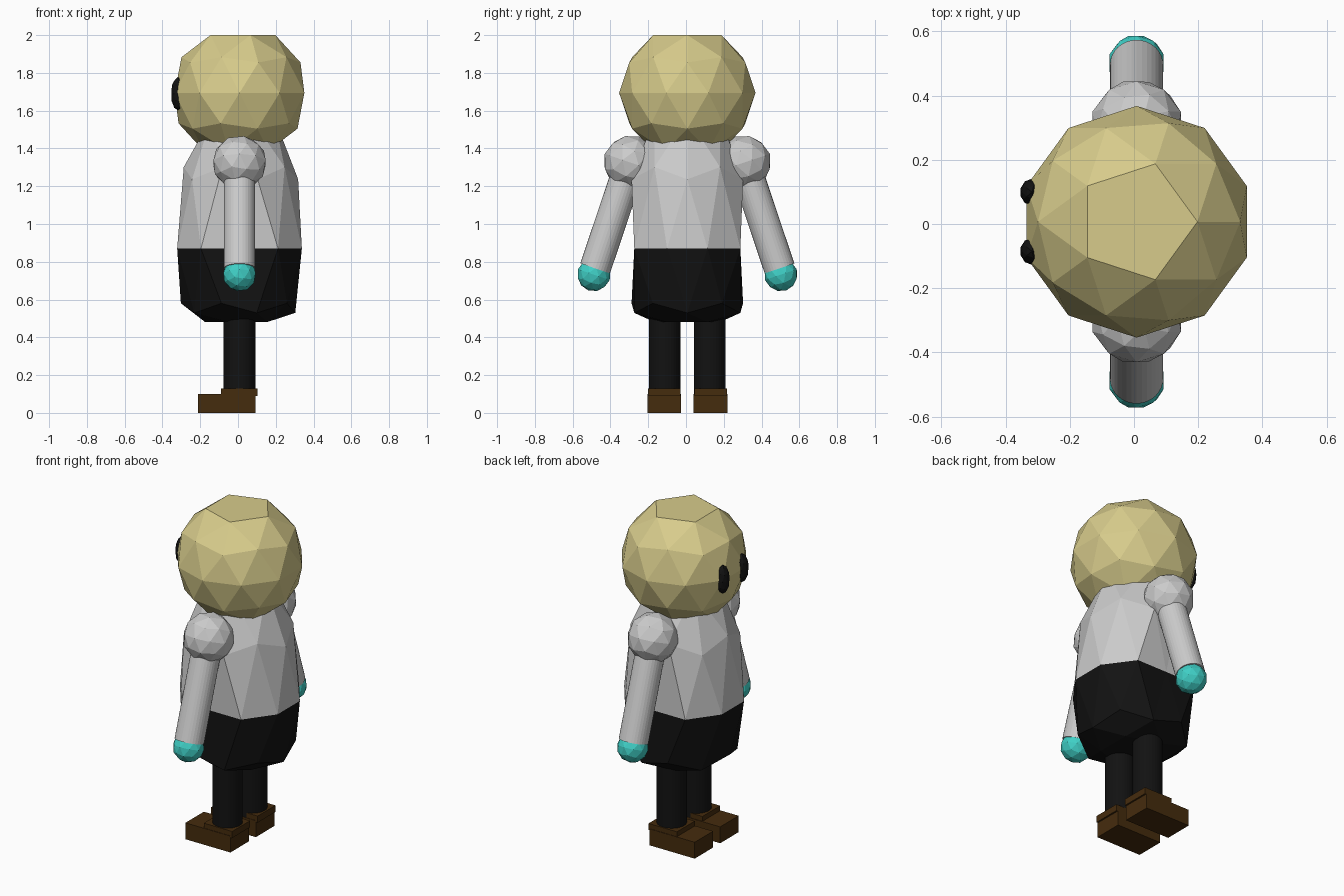
import bpy, bmesh, math
from mathutils import Matrix, Vector

if "Cube" in bpy.data.objects:
    bpy.data.objects.remove(bpy.data.objects["Cube"])

CX, CY = 0.008, 0.007   # shared body axis


def material(name, rgb):
    m = bpy.data.materials.new(name)
    m.diffuse_color = (*rgb, 1)
    m.use_nodes = True
    m.node_tree.nodes["Principled BSDF"].inputs["Base Color"].default_value = m.diffuse_color
    return m


TAN = material("tan", (0.68, 0.60, 0.26))
BLACK = material("black", (0.006, 0.006, 0.006))
TEAL = material("teal", (0.05, 0.62, 0.56))
BROWN = material("brown", (0.06, 0.025, 0.004))


def finish(name, bm, mat=None, loc=(0, 0, 0), tilt=0.0):
    me = bpy.data.meshes.new(name)
    bm.to_mesh(me)
    bm.free()
    ob = bpy.data.objects.new(name, me)
    bpy.context.collection.objects.link(ob)
    ob.location = loc
    ob.rotation_euler.x = tilt
    if mat:
        me.materials.append(mat)
    return ob


def ball_mesh():
    bm = bmesh.new()
    bmesh.ops.create_icosphere(bm, subdivisions=2, radius=1)
    return bm


def ball(name, loc, size, mat=None, tilt=0.0):
    bm = ball_mesh()
    bmesh.ops.scale(bm, vec=size, verts=bm.verts)
    return finish(name, bm, mat, loc, tilt)


def box(name, x, y, z, mat):
    bm = bmesh.new()
    bmesh.ops.create_cube(bm, size=1)
    bmesh.ops.scale(bm, vec=(x[1] - x[0], y[1] - y[0], z[1] - z[0]), verts=bm.verts)
    return finish(name, bm, mat, (sum(x) / 2, sum(y) / 2, sum(z) / 2))


def rod(name, a, b, r, mat=None):
    a, b = Vector(a), Vector(b)
    bm = bmesh.new()
    bmesh.ops.create_cone(bm, cap_ends=True, segments=32, radius1=r, radius2=r,
                          depth=(b - a).length)
    turn = (b - a).to_track_quat('Z', 'Y').to_matrix().to_4x4()
    bm.transform(Matrix.Translation((a + b) / 2) @ turn)
    return finish(name, bm, mat)


# Head: faceted ball with its crown cut flat
bm = ball_mesh()
bmesh.ops.dissolve_verts(bm, verts=[max(bm.verts, key=lambda v: v.co.z)])
bmesh.ops.scale(bm, vec=(0.361, 0.361, 0.36), verts=bm.verts)
finish("head", bm, TAN, (CX, CY, 1.694))


# Body: faceted ball, flattened at the sides and bottom, split at the waist
def body_half(name, upper, mat=None):
    bm = ball_mesh()
    for v in bm.verts:
        if abs(v.co.z) < 0.01 and abs(v.co.x) < 0.01:
            v.co.y *= 0.809
        if v.co.z < -0.8:
            v.co.z = -0.6
        v.co = (v.co.x * 0.347, v.co.y * 0.347,
                v.co.z * (0.82 if v.co.z > 0 else 0.648))
    bmesh.ops.bisect_plane(bm, geom=bm.verts[:] + bm.edges[:] + bm.faces[:],
                           dist=1e-4, plane_co=(0, 0, 0), plane_no=(0, 0, 1),
                           clear_inner=upper, clear_outer=not upper)
    finish(name, bm, mat, (CX, CY, 0.87))


body_half("shirt", True)
body_half("trousers", False, BLACK)

# Paired parts
for side, s in (("right", -1), ("left", 1)):
    def at(x, y, z):
        return (x, CY + s * y, z)

    lean = s * math.radians(18.7)
    # Arm
    ball(f"{side}_shoulder", at(CX, 0.30, 1.325), (0.145,) * 3, None, lean)
    rod(f"{side}_arm", at(CX, 0.30, 1.325), at(CX, 0.488, 0.765), 0.083)
    ball(f"{side}_hand", at(CX, 0.495, 0.732), (0.089,) * 3, TEAL, lean)
    # Eye
    ball(f"{side}_eye", at(-0.318, 0.092, 1.69), (0.037, 0.042, 0.088), BLACK)
    # Leg and boot
    y = CY + s * 0.119
    rod(f"{side}_leg", (CX, y, 0.08), (CX, y, 0.6), 0.084, BLACK)
    fy = CY + s * 0.123
    box(f"{side}_boot", (-0.212, 0.092), (fy - 0.089, fy + 0.089), (0, 0.10), BROWN)
    box(f"{side}_boot_cuff", (-0.09, 0.102), (fy - 0.086, fy + 0.086), (0.09, 0.13), BROWN)
